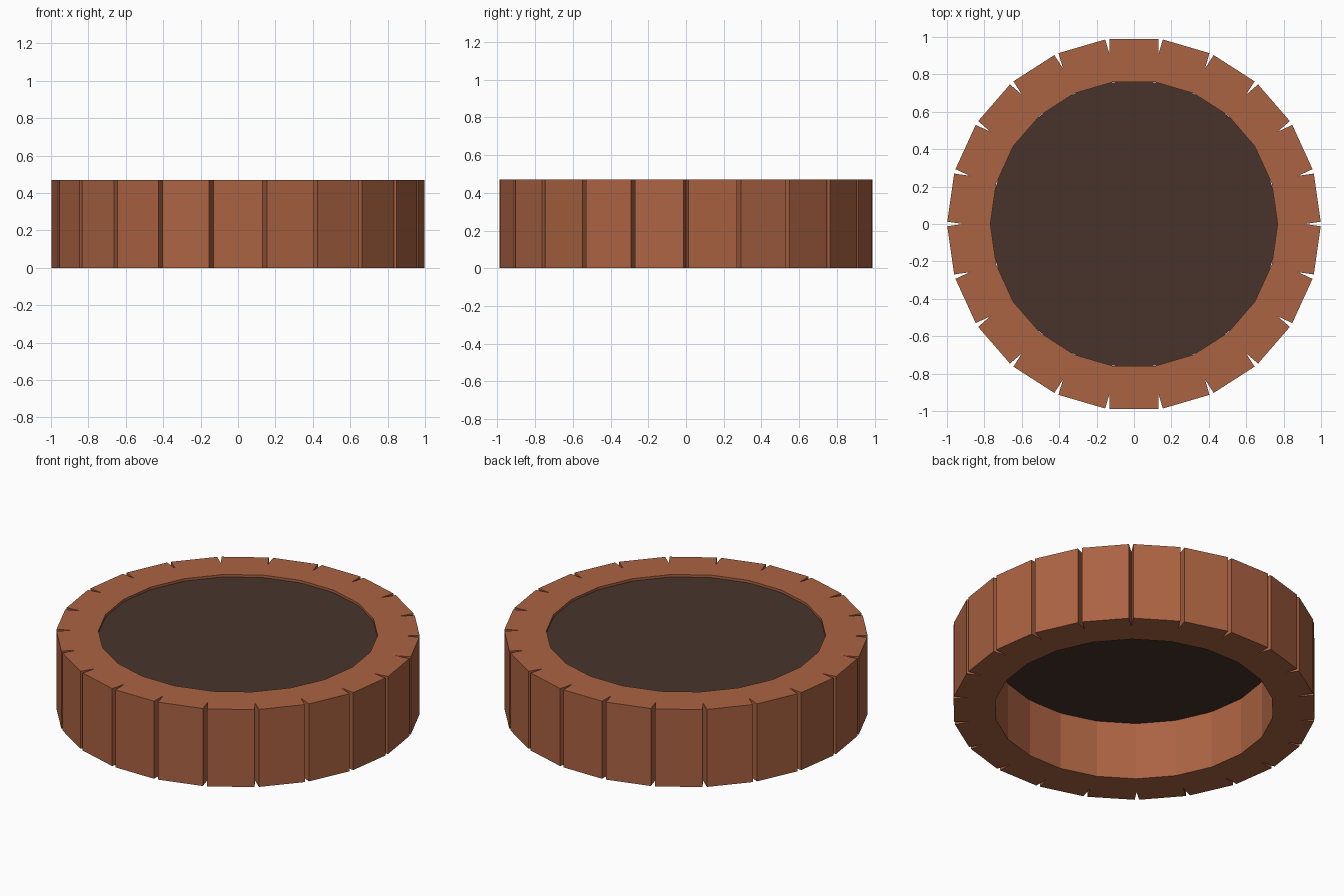
import bpy, math
from mathutils import Matrix

if "Cube" in bpy.data.objects:
    bpy.data.objects.remove(bpy.data.objects["Cube"])

BRICKS = 22          # bricks around the ring
OUTER, INNER = 0.99, 0.76
WIDTH, HEIGHT = 0.26, 0.47


def material(name, color):
    m = bpy.data.materials.new(name)
    m.diffuse_color = (*color, 1)
    m.use_nodes = True
    m.node_tree.nodes["Principled BSDF"].inputs["Base Color"].default_value = m.diffuse_color
    return m


brick_mat = material("brick", (0.41, 0.125, 0.055))
soil_mat = material("soil", (0.065, 0.034, 0.024))

# Ring of straight bricks, overlapping at the inside, wedge gaps at the outside
step = 2 * math.pi / BRICKS
for i in range(BRICKS):
    bpy.ops.mesh.primitive_cube_add(size=1)
    brick = bpy.context.object
    brick.name = f"brick_{i + 1:02d}"
    brick.data.transform(
        Matrix.Rotation((i + 0.5) * step, 4, 'Z')
        @ Matrix.Translation(((OUTER + INNER) / 2, 0, HEIGHT / 2))
        @ Matrix.Diagonal((OUTER - INNER, WIDTH, HEIGHT, 1)))
    brick.data.materials.append(brick_mat)

# Dark filling disc, set just below the rim and open underneath
bpy.ops.mesh.primitive_cylinder_add(vertices=32, radius=0.768, depth=0.105,
                                    location=(0, 0, 0.4025))
disc = bpy.context.object
disc.name = "filling_disc"
disc.data.materials.append(soil_mat)
